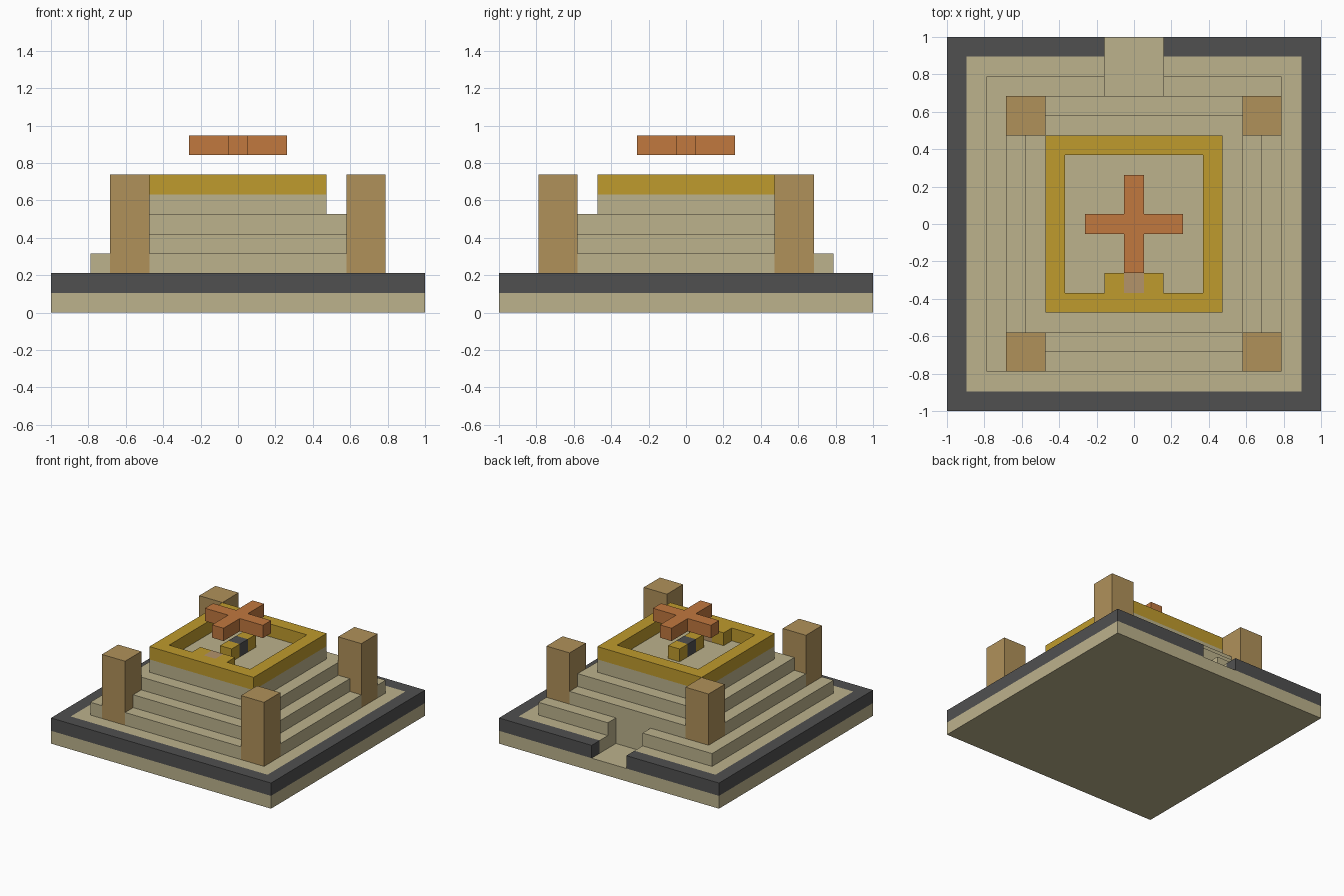
import bpy, bmesh
from mathutils import Vector

default = bpy.data.objects.get("Cube")
if default:
    bpy.data.objects.remove(default, do_unlink=True)

N = 19               # blocks along the base
U = 2 / N            # size of one block


def material(name, hex_colour):
    srgb = [int(hex_colour[i:i + 2], 16) / 255 for i in (0, 2, 4)]
    linear = [c / 12.92 if c <= 0.04045 else ((c + 0.055) / 1.055) ** 2.4 for c in srgb]
    mat = bpy.data.materials.new(name)
    mat.use_nodes = True
    mat.diffuse_color = (*linear, 1)
    bsdf = next(n for n in mat.node_tree.nodes if n.type == 'BSDF_PRINCIPLED')
    bsdf.inputs["Base Color"].default_value = (*linear, 1)
    return mat


sandstone = material("sandstone", "BCB28C")
dark_stone = material("dark stone", "505050")
gold = material("gold", "BF9B2D")
timber = material("timber", "B0915A")
terracotta = material("terracotta", "C1783F")
clay = material("pale clay", "B3936A")

cells = {}           # block position -> part name
part_materials = {}


def box(part, mat, x, y, z):
    """Fill a range of blocks; later parts replace earlier ones. No part name carves."""
    for i in range(*x):
        for j in range(*y):
            for k in range(*z):
                if part:
                    cells[i, j, k] = part
                else:
                    cells.pop((i, j, k), None)
    if part:
        part_materials[part] = mat


# Base slab, dark rim and the paving inside it
box("base_slab", sandstone, (0, N), (0, N), (0, 1))
box("dark_rim", dark_stone, (0, N), (0, N), (1, 2))
box("paving", sandstone, (1, N - 1), (1, N - 1), (1, 2))

# Stepped tiers, each one block narrower on every side
for step in range(4):
    span = (2 + step, 17 - step)
    box(f"tier_{step + 1}", sandstone, span, span, (2 + step, 3 + step))

# Entrance channel at the back
box(None, None, (8, 11), (16, N), (1, 3))

# Corner pillars
for side, x in (("right", 3), ("left", 15)):
    for end, y in (("front", 2), ("back", 14)):
        box(f"{end}_{side}_pillar", timber, (x, x + 2), (y, y + 2), (2, 7))

# Golden parapet around the sunken top, with a front ledge and inset slab
box("parapet", gold, (5, 14), (5, 14), (6, 7))
box(None, None, (6, 13), (6, 13), (6, 7))
box("front_ledge", gold, (8, 11), (6, 7), (6, 7))
box("ledge_slab", clay, (9, 10), (6, 7), (6, 7))

# Altar in the middle
box("altar", gold, (9, 10), (8, 11), (6, 7))
box("altar_core", dark_stone, (9, 10), (9, 10), (6, 7))

# Floating cross
box("floating_cross", terracotta, (7, 12), (9, 10), (8, 9))
box("floating_cross", terracotta, (9, 10), (7, 12), (8, 9))


def build(part, mat):
    """Make one object from the exposed block sides of a part."""
    bm = bmesh.new()
    for cell in [c for c, owner in cells.items() if owner == part]:
        for axis in range(3):
            for sign in (-1, 1):
                beside = list(cell)
                beside[axis] += sign
                if tuple(beside) in cells:
                    continue
                normal, u = Vector(), Vector()
                normal[axis] = sign / 2
                u[(axis + 1) % 3] = 0.5
                v = 2 * normal.cross(u)
                centre = Vector(cell) + Vector((0.5, 0.5, 0.5)) + normal
                corners = (centre - u - v, centre + u - v, centre + u + v, centre - u + v)
                bm.faces.new([bm.verts.new(((p.x - N / 2) * U, (p.y - N / 2) * U, p.z * U))
                              for p in corners])
    bmesh.ops.remove_doubles(bm, verts=bm.verts, dist=U / 100)
    mesh = bpy.data.meshes.new(part)
    bm.to_mesh(mesh)
    bm.free()
    mesh.materials.append(mat)
    bpy.context.collection.objects.link(bpy.data.objects.new(part, mesh))


for part, mat in part_materials.items():
    build(part, mat)
